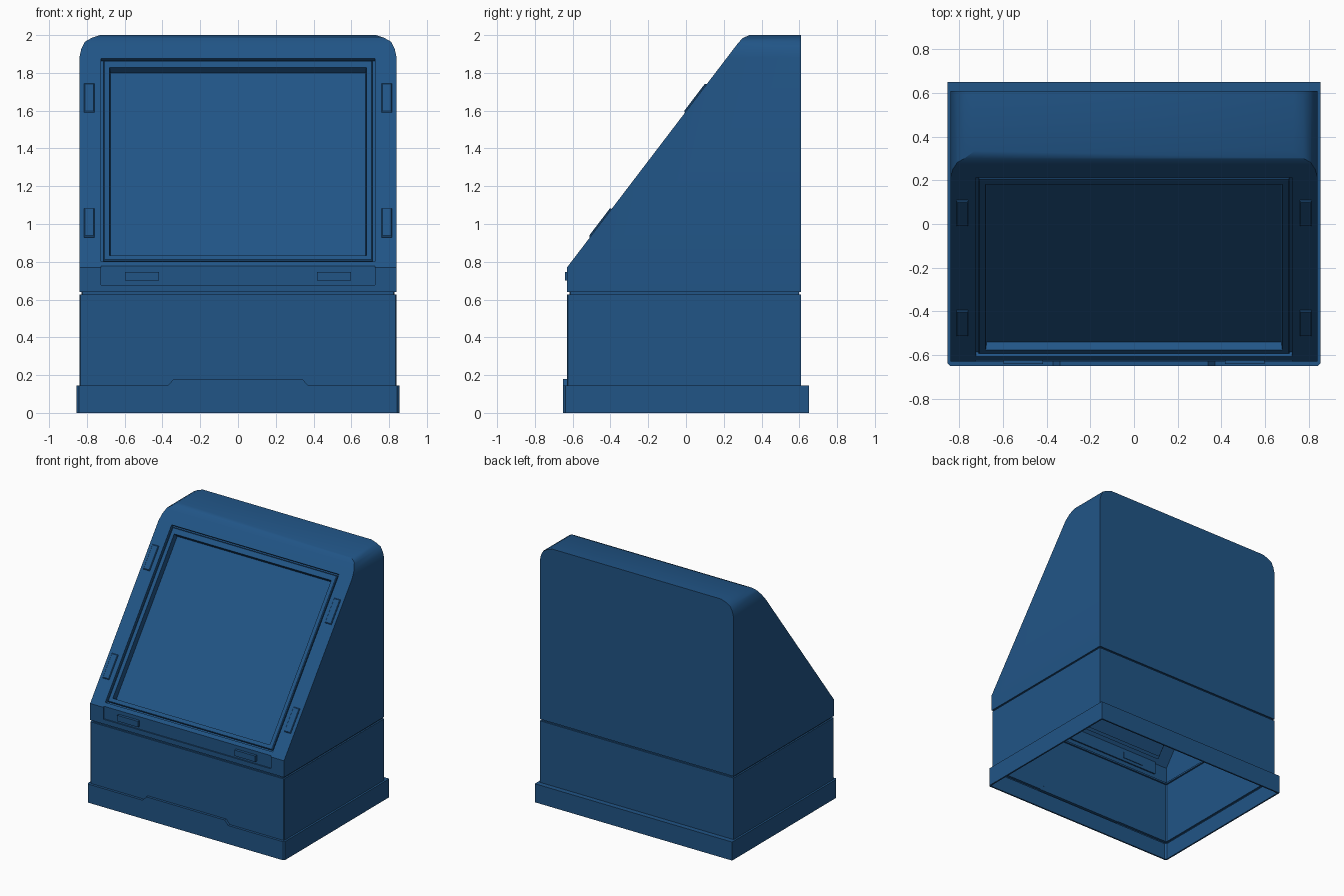
import bpy, bmesh, math
from mathutils import Matrix, Vector

if "Cube" in bpy.data.objects:
    bpy.data.objects.remove(bpy.data.objects["Cube"])

mat = bpy.data.materials.new("blue_plastic")
mat.diffuse_color = (0.015, 0.09, 0.24, 1)
mat.use_nodes = True
mat.node_tree.nodes["Principled BSDF"].inputs["Base Color"].default_value = mat.diffuse_color

# Side profile of the sloped front (y, z), and the frame lying on the slope
PROFILE = [(-0.63, 0.77), (0.275, 1.957), (0.30, 1.984), (0.335, 2.0)]
ANGLE = math.atan2(1.187, 0.905)
SLOPE = Matrix.Translation((0, -0.63, 0.77)) @ Matrix.Rotation(ANGLE, 4, 'X')


def finish(name, bm):
    me = bpy.data.meshes.new(name)
    bm.to_mesh(me)
    bm.free()
    me.materials.append(mat)
    ob = bpy.data.objects.new(name, me)
    bpy.context.collection.objects.link(ob)
    return ob


def loft(name, levels, bottom=False, top=False, matrix=Matrix(), chamfer=0.0, x=0.0):
    """Stack of rectangles (half width, y0, y1, z), front corners optionally chamfered."""
    bm = bmesh.new()
    rings = []
    for hx, y0, y1, z in levels:
        c = chamfer
        if c:
            pts = [(-hx + c, y0), (hx - c, y0), (hx, y0 + c), (hx, y1), (-hx, y1), (-hx, y0 + c)]
        else:
            pts = [(-hx, y0), (hx, y0), (hx, y1), (-hx, y1)]
        rings.append([bm.verts.new(matrix @ Vector((x + px, py, z))) for px, py in pts])
    for a, b in zip(rings, rings[1:]):
        n = len(a)
        for i in range(n):
            j = (i + 1) % n
            bm.faces.new((a[i], a[j], b[j], b[i]))
    if bottom:
        bm.faces.new(rings[0][::-1])
    if top:
        bm.faces.new(rings[-1])
    return finish(name, bm)


def prism(pts, y0, y1):
    """Extrude an (x, z) outline along y."""
    bm = bmesh.new()
    f = bm.faces.new([bm.verts.new((px, y0, pz)) for px, pz in pts])
    r = bmesh.ops.extrude_face_region(bm, geom=[f])
    bmesh.ops.translate(bm, vec=(0, y1 - y0, 0),
                        verts=[v for v in r["geom"] if isinstance(v, bmesh.types.BMVert)])
    bmesh.ops.recalc_face_normals(bm, faces=bm.faces)
    return bm


# Upper housing: rounded-top outline sliced by the sloped front
half = [(0.84, 0.64), (0.84, 1.88), (0.83, 1.925), (0.81, 1.965), (0.775, 1.985), (0.73, 2.0)]
bm = prism(half + [(-px, pz) for px, pz in reversed(half)], -0.63, 0.61)
for (ya, za), (yb, zb) in zip(PROFILE, PROFILE[1:]):
    bmesh.ops.bisect_plane(bm, geom=bm.verts[:] + bm.edges[:] + bm.faces[:], dist=1e-5,
                           plane_co=(0, ya, za), plane_no=(0, za - zb, yb - ya), clear_outer=True)
    bmesh.ops.holes_fill(bm, edges=bm.edges[:], sides=0)
bmesh.ops.recalc_face_normals(bm, faces=bm.faces)
housing = finish("upper_housing", bm)

# Recesses for the screen frame, the screen and the front control strip
cutters = [
    loft("frame_cutter", [(0.725, 0.038, 1.392, -0.025), (0.725, 0.038, 1.392, 0.1)], True, True, SLOPE),
    loft("screen_cutter", [(0.70, 0.06, 1.37, -0.06), (0.70, 0.06, 1.37, 0.1)], True, True, SLOPE),
    loft("strip_cutter", [(0.725, -0.8, -0.62, 0.677), (0.725, -0.8, -0.62, 0.777)], True, True),
]
bpy.context.view_layer.objects.active = housing
for c in cutters:
    m = housing.modifiers.new("cut", 'BOOLEAN')
    m.operation, m.solver, m.object = 'DIFFERENCE', 'EXACT', c
    bpy.ops.object.modifier_apply(modifier=m.name)
    bpy.data.objects.remove(c)

# Open the underside so the housing is a hollow shell
bm = bmesh.new()
bm.from_mesh(housing.data)
bmesh.ops.delete(bm, geom=[f for f in bm.faces if f.normal.z < -0.99 and f.calc_center_median().z < 0.65],
                 context='FACES')
bm.to_mesh(housing.data)
bm.free()

# Screen frame with recessed screen
loft("screen_bezel", [(0.713, 0.05, 1.38, -0.025), (0.713, 0.05, 1.38, -0.008), (0.708, 0.055, 1.375, -0.003),
                      (0.68, 0.082, 1.335, -0.003), (0.675, 0.087, 1.33, -0.045)],
     top=True, matrix=SLOPE)

# Clips on the slope and buttons on the front strip
for side, sx in (("left", -1), ("right", 1)):
    for level, s in (("lower", 0.20), ("upper", 1.03)):
        loft(f"{side}_{level}_clip", [(0.027, s, s + 0.19, -0.005), (0.027, s, s + 0.19, 0.004),
                                      (0.023, s + 0.006, s + 0.184, 0.009)],
             top=True, matrix=SLOPE, x=sx * 0.787)
    loft(f"{side}_button", [(0.09, -0.641, -0.615, 0.70), (0.09, -0.641, -0.615, 0.746)],
         True, True, x=sx * 0.508)

# Lower housing with the seam groove at its top
loft("lower_housing", [(0.84, -0.63, 0.61, 0.145), (0.84, -0.63, 0.61, 0.627), (0.828, -0.618, 0.598, 0.627),
                       (0.828, -0.618, 0.598, 0.64), (0.84, -0.63, 0.61, 0.64)], chamfer=0.006)

# Base skirt: thin rim, outer wall and ledge
loft("base_skirt", [(0.843, -0.638, 0.638, 0.13), (0.843, -0.638, 0.638, 0), (0.855, -0.65, 0.65, 0),
                    (0.855, -0.65, 0.65, 0.145), (0.84, -0.63, 0.61, 0.145)], chamfer=0.012)

# Raised lip at the front of the skirt
finish("front_lip", prism([(-0.375, 0.14), (0.375, 0.14), (0.34, 0.18), (-0.34, 0.18)], -0.65, -0.628))

# Smooth shading on the rounded top only; hard edges elsewhere
bpy.ops.object.select_all(action='DESELECT')
housing.select_set(True)
bpy.context.view_layer.objects.active = housing
bpy.ops.object.shade_smooth_by_angle(angle=math.radians(35))
